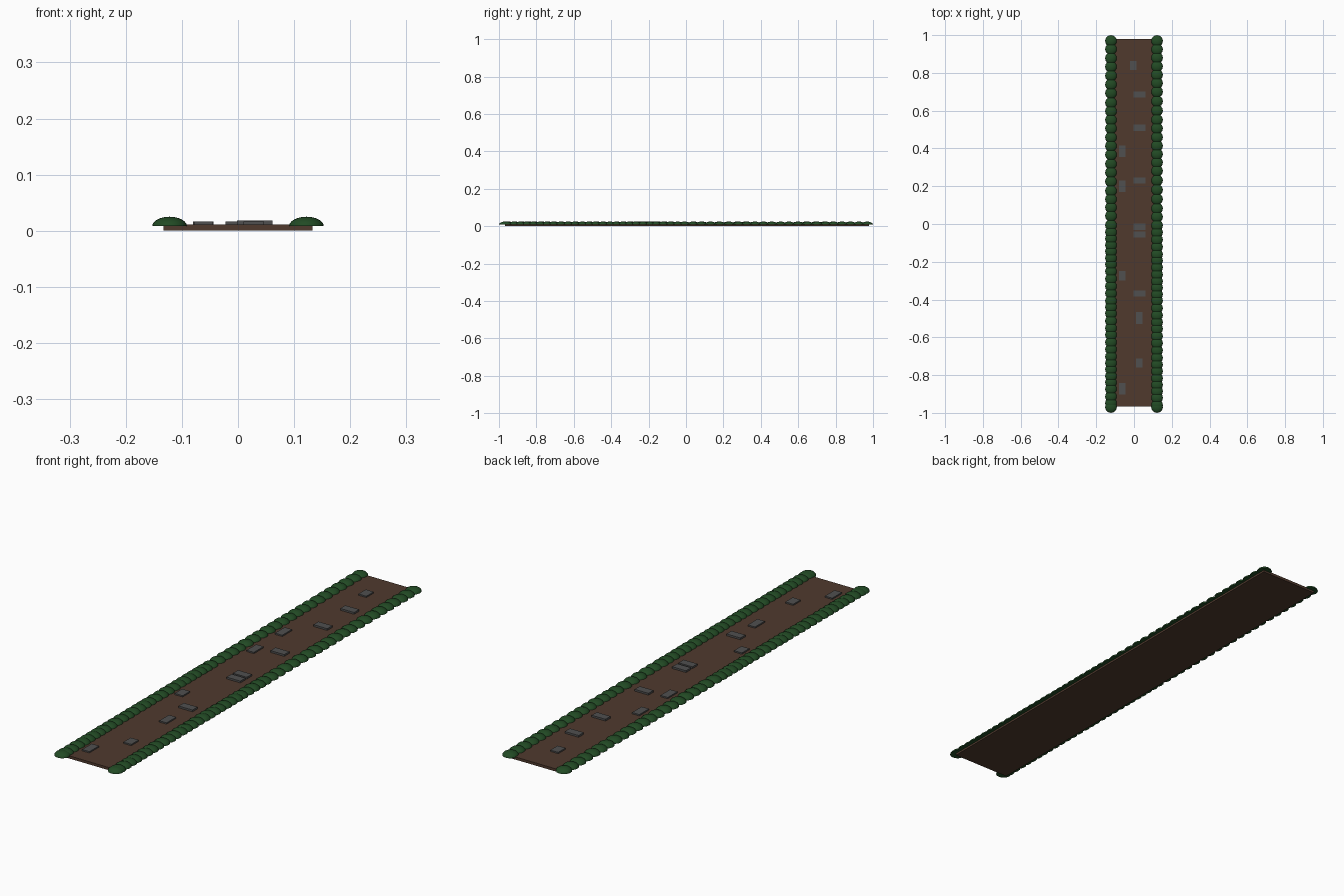
import bpy
import bmesh
import random
from mathutils import Matrix

random.seed(4)
old = bpy.data.objects.get("Cube")
if old:
    bpy.data.objects.remove(old)


def material(name, rgb):
    m = bpy.data.materials.new(name)
    m.use_nodes = True
    m.diffuse_color = (*rgb, 1)
    m.node_tree.nodes["Principled BSDF"].inputs["Base Color"].default_value = (*rgb, 1)
    return m


soil = material("brown soil", (0.08, 0.042, 0.027))
leaf = material("dark green leaves", (0.016, 0.07, 0.018))
rock = material("grey stone", (0.08, 0.08, 0.08))


def finish(name, bm, mat):
    mesh = bpy.data.meshes.new(name)
    bm.to_mesh(mesh)
    bm.free()
    mesh.materials.append(mat)
    obj = bpy.data.objects.new(name, mesh)
    bpy.context.collection.objects.link(obj)
    return obj


def box(name, x, y, z0, z1, w, d, mat):
    bm = bmesh.new()
    bmesh.ops.create_cube(bm, size=1)
    bmesh.ops.scale(bm, vec=(w, d, z1 - z0), verts=bm.verts)
    bmesh.ops.translate(bm, vec=(x, y, (z0 + z1) / 2), verts=bm.verts)
    return finish(name, bm, mat)


# Dirt path slab
box("path", 0, 0.006, 0, 0.011, 0.266, 1.946, soil)

# Flat stones: wide ones lie across the path, long ones along it
WIDE, LONG, SMALL = (0.063, 0.033, 0.0185), (0.033, 0.063, 0.0165), (0.036, 0.048, 0.0165)
stones = [
    (-0.004, 0.84, SMALL), (0.03, 0.685, WIDE), (0.03, 0.51, WIDE),
    (-0.062, 0.385, LONG), (-0.062, 0.2, LONG), (0.03, 0.23, WIDE),
    (0.03, -0.014, WIDE), (0.03, -0.056, WIDE), (-0.062, -0.274, SMALL),
    (0.03, -0.368, WIDE), (0.028, -0.498, LONG), (0.028, -0.737, SMALL),
    (-0.062, -0.872, LONG),
]
for i, (x, y, (w, d, top)) in enumerate(stones):
    box(f"stone_{i + 1}", x, y, 0.009, top, w, d, rock)


# Hedge rows of flattened half-sphere bushes, closer together toward the front
def hedge(name, x):
    bm = bmesh.new()
    y = 0.969
    while y > -0.969:
        add_bush(bm, x, y)
        y -= (0.047 if y > 0 else 0.036) + random.uniform(-0.004, 0.004)
    add_bush(bm, x, -0.969)
    obj = finish(name, bm, leaf)
    bpy.context.view_layer.objects.active = obj
    obj.select_set(True)
    bpy.ops.object.shade_smooth_by_angle()
    obj.select_set(False)


def add_bush(bm, x, y):
    place = Matrix.Translation((x, y, 0.008)) @ Matrix.Diagonal((0.031, 0.031, 0.017, 1))
    ball = bmesh.ops.create_uvsphere(bm, u_segments=16, v_segments=12, radius=1)["verts"]
    low = [v for v in ball if v.co.z < -0.01]
    bmesh.ops.delete(bm, geom=low, context="VERTS")
    rim = [v for v in ball if v.is_valid]
    edges = {e for v in rim for e in v.link_edges if e.is_boundary}
    bmesh.ops.contextual_create(bm, geom=list(edges))
    bmesh.ops.transform(bm, matrix=place, verts=rim)


bpy.ops.object.select_all(action="DESELECT")
for side, x in (("left", 0.122), ("right", -0.122)):
    hedge(f"{side}_hedge", x)
